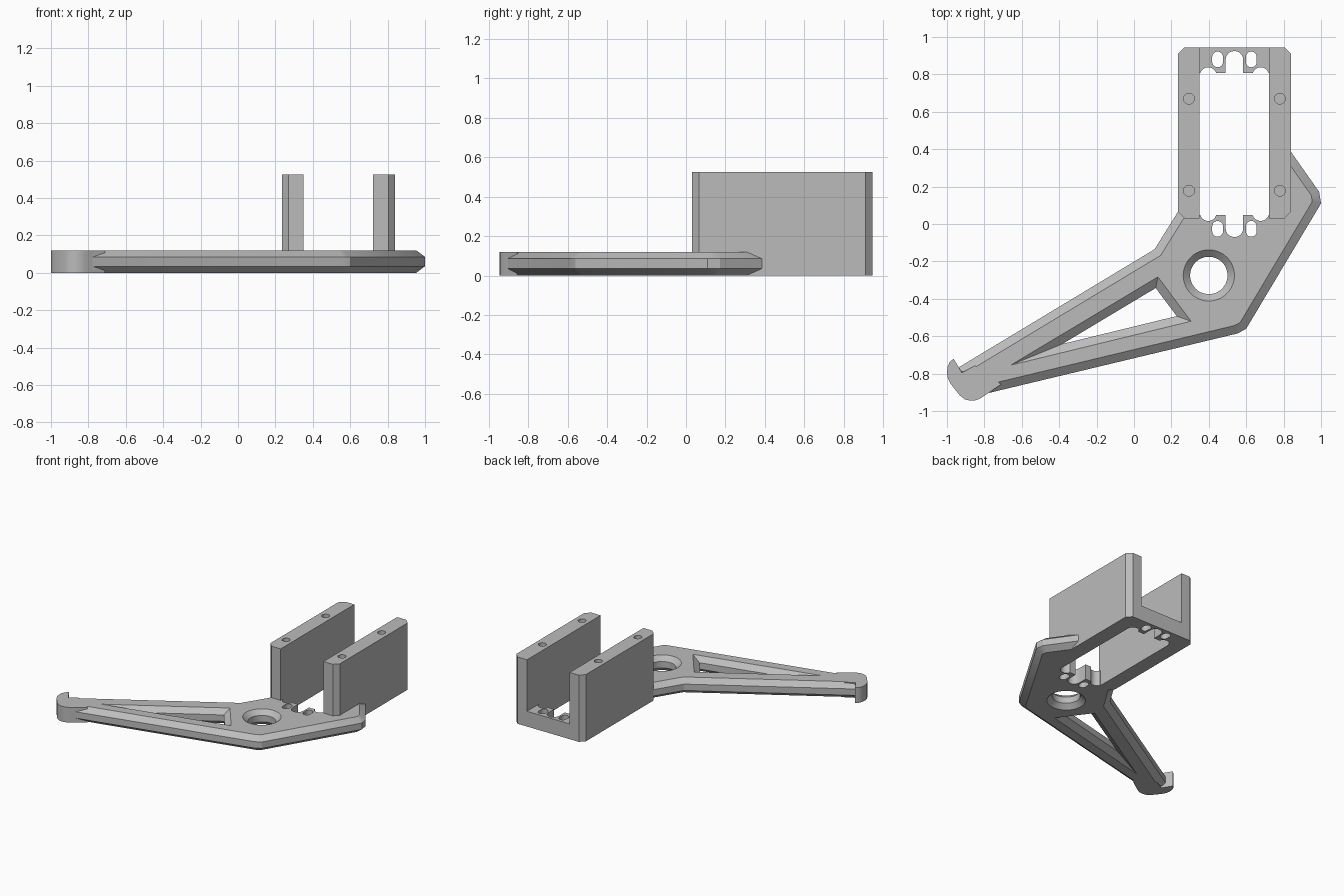
import bpy, bmesh, math
from mathutils import Vector

cube = bpy.data.objects.get("Cube")
if cube:
    bpy.data.objects.remove(cube, do_unlink=True)

grey = bpy.data.materials.new("plain_grey")
grey.use_nodes = True
grey.diffuse_color = (0.5, 0.5, 0.5, 1)
grey.node_tree.nodes["Principled BSDF"].inputs["Base Color"].default_value = (0.5, 0.5, 0.5, 1)

T = 0.12        # plate thickness
H = 0.525       # wall height
RISE = 0.035    # chamfer height
RUN = 0.045     # chamfer width


def inset(points, d):
    """Offset a counter-clockwise outline inwards by d with mitred corners."""
    pts = [Vector(p) for p in points]
    out = []
    for i, p in enumerate(pts):
        a = (p - pts[i - 1]).normalized()
        b = (pts[(i + 1) % len(pts)] - p).normalized()
        na, nb = Vector((-a.y, a.x)), Vector((-b.y, b.x))
        out.append(p + (na + nb) * d / (1 + na.dot(nb)))
    return out


def loft(name, points, levels):
    """Stack outlines at (z, inset) levels into a closed solid."""
    bm = bmesh.new()
    rings = [[bm.verts.new((p.x, p.y, z)) for p in inset(points, d)] for z, d in levels]
    n = len(points)
    for lo, hi in zip(rings, rings[1:]):
        for i in range(n):
            j = (i + 1) % n
            bm.faces.new((lo[i], lo[j], hi[j], hi[i]))
    bm.faces.new(rings[0][::-1])
    bm.faces.new(rings[-1])
    mesh = bpy.data.meshes.new(name)
    bm.to_mesh(mesh)
    bm.free()
    mesh.materials.append(grey)
    obj = bpy.data.objects.new(name, mesh)
    bpy.context.collection.objects.link(obj)
    return obj


def combine(target, other, operation):
    mod = target.modifiers.new(operation.lower(), 'BOOLEAN')
    mod.operation, mod.solver, mod.object = operation, 'EXACT', other
    bpy.context.view_layer.objects.active = target
    bpy.ops.object.modifier_apply(modifier=mod.name)
    bpy.data.objects.remove(other, do_unlink=True)


def rect(x0, x1, y0, y1):
    return [(x0, y0), (x1, y0), (x1, y1), (x0, y1)]


def circle(x, y, r, n=32):
    return [(x + r * math.cos(2 * math.pi * i / n), y + r * math.sin(2 * math.pi * i / n))
            for i in range(n)]


def slot(x, y0, y1, r, n=10):
    """Vertical slot with round ends."""
    arc = [math.pi * i / n for i in range(n + 1)]
    return ([(x + r * math.cos(a), y1 - r + r * math.sin(a)) for a in arc] +
            [(x - r * math.cos(a), y0 + r - r * math.sin(a)) for a in arc])


# Arm plate with chamfered rims above and below
arm = [(-0.96, -0.78), (-0.85, -0.921), (0.555, -0.585), (0.6, -0.56), (1.0, 0.11),
       (0.99, 0.172), (0.78, 0.47), (0.3, 0.17), (0.11, -0.135)]
bracket = loft("mounting_bracket", arm,
               [(0, RUN), (RISE, 0), (T - RISE, 0), (T, RUN)])

# Hooked tail tip, full height
hook = [(-0.965, -0.72), (-0.985, -0.738), (-0.997, -0.765), (-1.0, -0.795), (-0.995, -0.825),
        (-0.98, -0.855), (-0.93, -0.918), (-0.905, -0.937), (-0.875, -0.945), (-0.845, -0.942),
        (-0.82, -0.932), (-0.78, -0.905), (-0.71, -0.857), (-0.85, -0.757), (-0.92, -0.795)]
combine(bracket, loft("hook", hook, [(0, 0), (T, 0)]), 'UNION')

# Tray: floor, then two side walls with clipped outer corners
X0, X1, Y0, Y1, C = 0.235, 0.84, 0.03, 0.945, 0.036
MX, MY = 0.537, 0.427
tray = [(X0, Y0 + C), (X0 + C, Y0), (X1 - C, Y0), (X1, Y0 + C),
        (X1, Y1 - C), (X1 - C, Y1), (X0 + C, Y1), (X0, Y1 - C)]
body = loft("tray", tray, [(0, 0), (H, 0)])
combine(body, loft("channel", rect(0.35, 0.722, Y0 - 0.1, Y1 + 0.1), [(T, 0), (H + 0.1, 0)]),
        'DIFFERENCE')
combine(bracket, body, 'UNION')

# Floor opening with corner reliefs and cable slots at both ends
through = [(-0.05, 0), (T + 0.0005, 0)]
cuts = [rect(0.35, 0.722, 0.048, 0.806), slot(MX, -0.07, 0.925, 0.047)]
for side in (-1, 1):
    cuts.append(slot(MX + side * 0.14, 0.016, 0.838, 0.0445))
    for end in (-1, 1):
        y = MY + end * 0.453
        cuts.append(slot(MX + side * 0.09, y - 0.042, y + 0.042, 0.029))
for outline in cuts:
    combine(bracket, loft("cutter", outline, through), 'DIFFERENCE')

# Countersunk round hole and triangular lightening window
E = 0.007
for outline, run in ((circle(0.4, -0.275, 0.137, 48), 0.037),
                     ([(-0.66, -0.755), (0.305, -0.52), (0.128, -0.283)], RUN)):
    over = -run * E / RISE
    combine(bracket, loft("cutter", outline, [(-E, over), (RISE, run), (T - RISE, run),
                                              (T + E, over)]), 'DIFFERENCE')

# Blind screw holes in the wall tops
for x in (0.294, 0.78):
    for y in (0.178, 0.67):
        combine(bracket, loft("cutter", circle(x, y, 0.029, 24), [(H - 0.2, 0), (H + 0.1, 0)]),
                'DIFFERENCE')

# Smooth the round parts, keep edges sharp
for o in bpy.context.selected_objects:
    o.select_set(False)
bracket.select_set(True)
bpy.context.view_layer.objects.active = bracket
bpy.ops.object.shade_smooth_by_angle(angle=math.radians(25))
